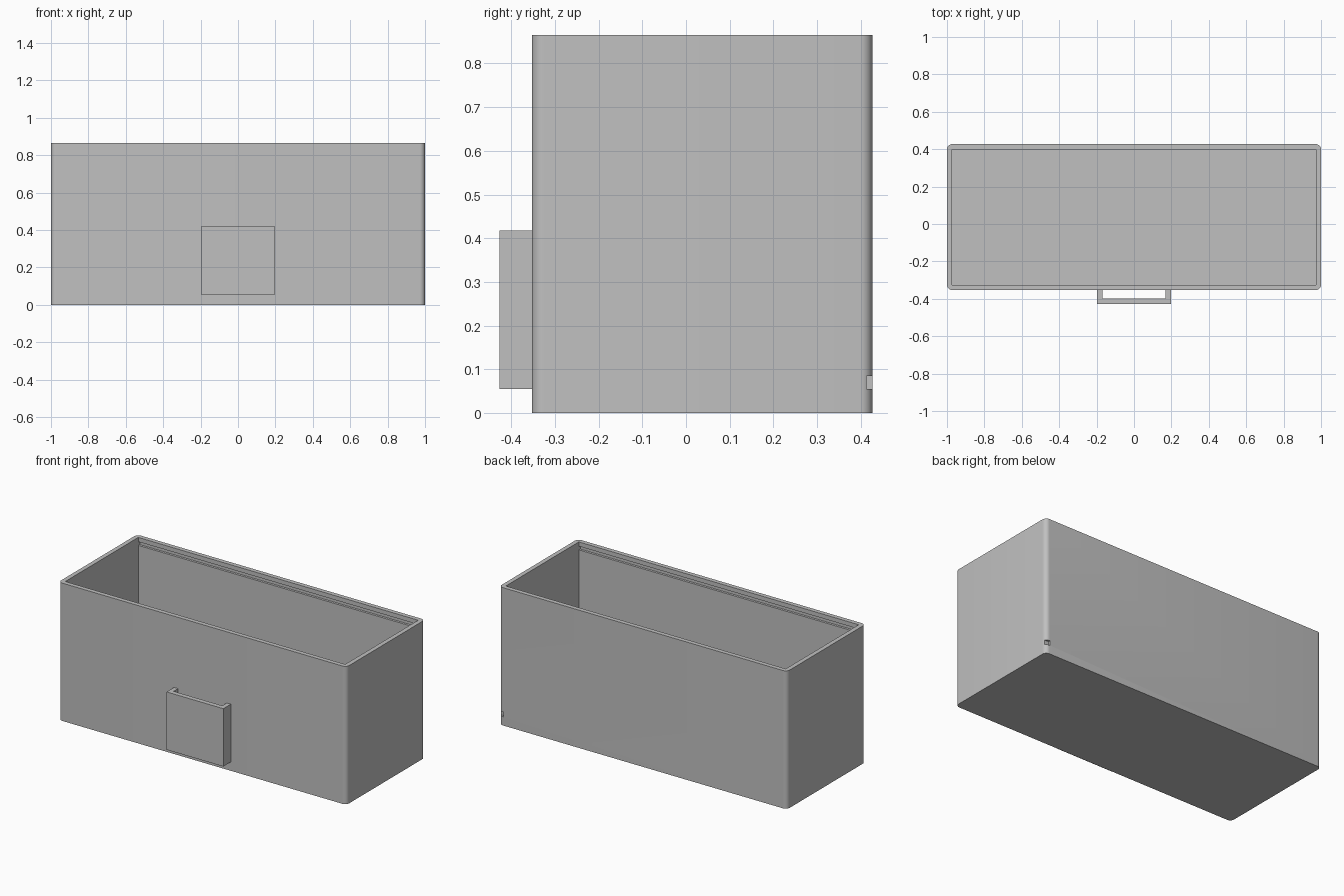
import bpy
import bmesh
from mathutils import Vector

cube = bpy.data.objects.get("Cube")
if cube:
    bpy.data.objects.remove(cube, do_unlink=True)

grey = bpy.data.materials.new("plain_grey")
grey.use_nodes = True
COLOUR = (0.53, 0.53, 0.53, 1)
grey.diffuse_color = COLOUR
grey.node_tree.nodes["Principled BSDF"].inputs["Base Color"].default_value = COLOUR

FRONT, BACK, TOP, WALL = -0.353, 0.427, 0.865, 0.028


def add_object(name, bm):
    bmesh.ops.recalc_face_normals(bm, faces=bm.faces)
    mesh = bpy.data.meshes.new(name)
    bm.to_mesh(mesh)
    bm.free()
    mesh.materials.append(grey)
    obj = bpy.data.objects.new(name, mesh)
    bpy.context.collection.objects.link(obj)
    return obj


def box(name, low, high, corner_radius=0):
    low, high = Vector(low), Vector(high)
    bm = bmesh.new()
    bmesh.ops.create_cube(bm, size=1)
    bmesh.ops.scale(bm, vec=high - low, verts=bm.verts)
    bmesh.ops.translate(bm, vec=(low + high) / 2, verts=bm.verts)
    if corner_radius:
        upright = [e for e in bm.edges
                   if abs(e.verts[0].co.z - e.verts[1].co.z) > 0.1]
        bmesh.ops.bevel(bm, geom=upright, offset=corner_radius,
                        segments=8, profile=0.5, affect='EDGES')
    return add_object(name, bm)


def cut(target, cutter):
    cutter.hide_render = True
    mod = target.modifiers.new("cut", 'BOOLEAN')
    mod.operation = 'DIFFERENCE'
    mod.solver = 'EXACT'
    mod.object = cutter
    bpy.context.view_layer.objects.active = target
    bpy.ops.object.modifier_apply(modifier=mod.name)
    bpy.data.objects.remove(cutter, do_unlink=True)


# Open box with rounded upright corners
body = box("box_body", (-1, FRONT, 0), (1, BACK, TOP), WALL)
cut(body, box("cavity", (-1 + WALL, FRONT + WALL, WALL),
              (1 - WALL, BACK - WALL, TOP + 0.1)))

# Lid grooves inside both long walls
cut(body, box("lid_groove", (-0.971, FRONT + WALL / 2, 0.815),
              (0.971, BACK - WALL / 2, 0.838)))

# Small notch in the back left corner
cut(body, box("corner_notch", (0.967, 0.413, 0.055), (1.05, 0.5, 0.085)))

# Front sleeve: a U-shaped outline, open at top and bottom
HALF, DEPTH = 0.197, 0.074
outer, inner = HALF, HALF - WALL
y_out, y_in = FRONT - DEPTH, FRONT - DEPTH + 0.03
outline = [(-outer, FRONT), (-outer, y_out), (outer, y_out), (outer, FRONT),
           (inner, FRONT), (inner, y_in), (-inner, y_in), (-inner, FRONT)]
bm = bmesh.new()
profile = bm.faces.new([bm.verts.new((x, y, 0.055)) for x, y in outline])
walls = bmesh.ops.extrude_face_region(bm, geom=[profile])
bmesh.ops.translate(bm, vec=(0, 0, 0.363), verts=[
    v for v in walls["geom"] if isinstance(v, bmesh.types.BMVert)])
add_object("front_sleeve", bm)

# Smooth the rounded corners, keep edges sharp
bpy.ops.object.select_all(action='DESELECT')
body.select_set(True)
bpy.context.view_layer.objects.active = body
bpy.ops.object.shade_smooth_by_angle(angle=0.6)
